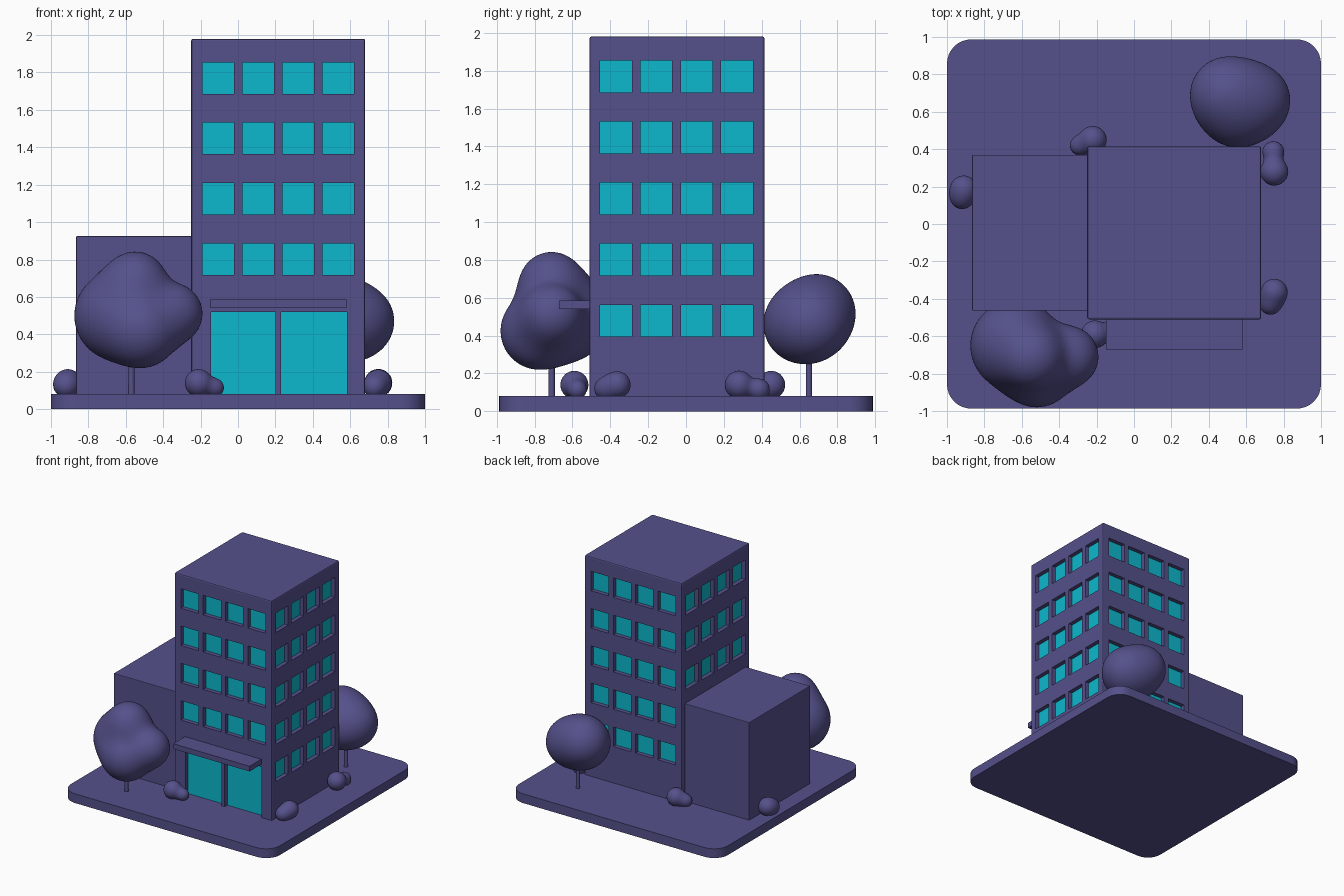
import bpy, bmesh, math
from mathutils import Vector, Matrix

if "Cube" in bpy.data.objects:
    bpy.data.objects.remove(bpy.data.objects["Cube"])


def material(name, color):
    m = bpy.data.materials.new(name)
    m.diffuse_color = color
    m.use_nodes = True
    m.node_tree.nodes["Principled BSDF"].inputs["Base Color"].default_value = m.diffuse_color
    return m


PURPLE = material("purple", (0.09, 0.082, 0.26, 1))
CYAN = material("cyan", (0.004, 0.48, 0.61, 1))


def finish(name, bm, mat):
    me = bpy.data.meshes.new(name)
    bm.to_mesh(me)
    bm.free()
    ob = bpy.data.objects.new(name, me)
    bpy.context.collection.objects.link(ob)
    me.materials.append(mat)
    return ob


def boxes(name, ranges, mat, bevel=0):
    """One object from boxes given as ((x0,x1),(y0,y1),(z0,z1))."""
    bm = bmesh.new()
    for r in ranges:
        mid = Vector([(a + b) / 2 for a, b in r])
        size = [b - a for a, b in r]
        bmesh.ops.create_cube(bm, size=1, matrix=Matrix.Translation(mid) @ Matrix.Diagonal((*size, 1)))
    if bevel:
        bmesh.ops.bevel(bm, geom=bm.edges[:], offset=bevel, segments=2, profile=0.5, affect='EDGES')
    return finish(name, bm, mat)


def sdf(p, balls, k):
    """Smoothly blended distance to a set of spheres."""
    d = None
    for x, y, z, r in balls:
        e = (p - Vector((x, y, z))).length - r
        if d is None:
            d = e
        else:
            h = max(k - abs(d - e), 0) / k
            d = min(d, e) - h * h * k / 4
    return d


def blob(name, balls, detail, k):
    """Lumpy foliage: an icosphere pushed out to blended spheres."""
    w = sum(b[3] for b in balls)
    c = Vector([sum(b[i] * b[3] for b in balls) / w for i in range(3)])
    bm = bmesh.new()
    bmesh.ops.create_icosphere(bm, subdivisions=detail, radius=1)
    for v in bm.verts:
        d = v.co.normalized()
        lo, hi = 0.0, 0.6
        for _ in range(14):
            t = (lo + hi) / 2
            if sdf(c + d * t, balls, k) < 0:
                lo = t
            else:
                hi = t
        v.co = c + d * lo
    for f in bm.faces:
        f.smooth = True
    return finish(name, bm, PURPLE)


def trunk(name, x, y, top):
    bm = bmesh.new()
    bmesh.ops.create_cone(bm, cap_ends=True, segments=16, radius1=0.017, radius2=0.016, depth=top - 0.07,
                          matrix=Matrix.Translation((x, y, (top + 0.07) / 2)))
    for f in bm.faces:
        f.smooth = len(f.verts) == 4
    finish(name, bm, PURPLE)


# Ground slab with rounded corners
bm = bmesh.new()
ring = []
for i, (sx, sy) in enumerate([(1, 1), (-1, 1), (-1, -1), (1, -1)]):
    for j in range(9):
        a = math.pi / 2 * (i + j / 8)
        ring.append(bm.verts.new((sx * 0.87 + 0.13 * math.cos(a), sy * 0.857 + 0.13 * math.sin(a), 0)))
face = bm.faces.new(ring)
ext = bmesh.ops.extrude_face_region(bm, geom=[face])
bmesh.ops.translate(bm, vec=(0, 0, 0.08), verts=[v for v in ext["geom"] if isinstance(v, bmesh.types.BMVert)])
bmesh.ops.recalc_face_normals(bm, faces=bm.faces)
for f in bm.faces:
    f.smooth = len(f.verts) == 4
slab = finish("ground_slab", bm, PURPLE)
for e in slab.data.edges:
    a, b = [slab.data.vertices[i].co for i in e.vertices]
    e.use_edge_sharp = abs(a.z - b.z) < 0.01

# Tower, annex and entrance canopy
X0, X1, Y0, Y1 = -0.25, 0.68, -0.51, 0.415
DEPTH, HALF = 0.04, 0.084
tower = boxes("tower", [((X0, X1), (Y0, Y1), (0.07, 1.98))], PURPLE, 0.01)
boxes("annex", [((-0.865, -0.24), (-0.463, 0.37), (0.07, 0.925))], PURPLE, 0.004)
boxes("entrance_canopy", [((-0.15, 0.58), (-0.67, -0.5), (0.54, 0.585))], PURPLE)

# Window and door openings on each side: (span across, span up, side)
cols = [(i - 1.5) * 0.2135 for i in range(4)]
openings = []
for side, first_row in (("front", 1), ("right", 0), ("back", 0), ("left", 2)):
    mid = 0.215 if side in ("front", "back") else -0.05
    for row in range(first_row, 5):
        z = 0.479 + 0.3228 * row
        for c in cols:
            openings.append(((mid + c - HALF, mid + c + HALF), (z - HALF, z + HALF), side))
openings += [((-0.145, 0.2), (0.08, 0.52), "front"), ((0.23, 0.583), (0.08, 0.52), "front")]


def placed(span, up, side, inner, outer):
    """Box of an opening between two depths measured inward from the wall."""
    wall, sign = {"front": (Y0, 1), "back": (Y1, -1), "left": (X0, 1), "right": (X1, -1)}[side]
    deep = tuple(sorted((wall + sign * inner, wall + sign * outer)))
    return (span, deep, up) if side in ("front", "back") else (deep, span, up)


cutter = boxes("opening_cutter", [placed(*o, DEPTH, -0.05) for o in openings], PURPLE)
cutter.hide_render = True
mod = tower.modifiers.new("openings", 'BOOLEAN')
mod.operation, mod.solver, mod.object = 'DIFFERENCE', 'EXACT', cutter
bpy.context.view_layer.objects.active = tower
bpy.ops.object.modifier_apply(modifier=mod.name)
bpy.data.objects.remove(cutter)

# Glass panes at the back of the recesses
boxes("windows", [placed(*o, DEPTH + 0.01, DEPTH - 0.004) for o in openings[:-2]], CYAN)
boxes("entrance_doors", [placed(*o, DEPTH + 0.01, DEPTH - 0.004) for o in openings[-2:]], CYAN)

# Trees
trunk("front_tree_trunk", -0.57, -0.71, 0.35)
blob("front_tree_foliage", [(-0.63, -0.65, 0.5, 0.245), (-0.52, -0.775, 0.425, 0.205),
                            (-0.355, -0.71, 0.51, 0.165), (-0.55, -0.71, 0.67, 0.172)], 5, 0.09)
trunk("back_tree_trunk", 0.58, 0.65, 0.35)
blob("back_tree_foliage", [(0.505, 0.69, 0.52, 0.205), (0.635, 0.66, 0.47, 0.2),
                           (0.55, 0.605, 0.455, 0.19)], 5, 0.09)

# Bushes around the building
bushes = {
    "left_bush": [(-0.91, 0.185, 0.14, 0.074), (-0.92, 0.14, 0.125, 0.06)],
    "front_bush": [(-0.21, -0.59, 0.14, 0.074), (-0.125, -0.575, 0.115, 0.05)],
    "right_front_bush": [(0.75, -0.365, 0.14, 0.072), (0.73, -0.425, 0.12, 0.06)],
    "right_back_bush": [(0.75, 0.28, 0.14, 0.075), (0.745, 0.385, 0.115, 0.058)],
    "back_bush": [(-0.22, 0.45, 0.14, 0.074), (-0.29, 0.42, 0.115, 0.053)],
}
for name, balls in bushes.items():
    blob(name, balls, 4, 0.04)
